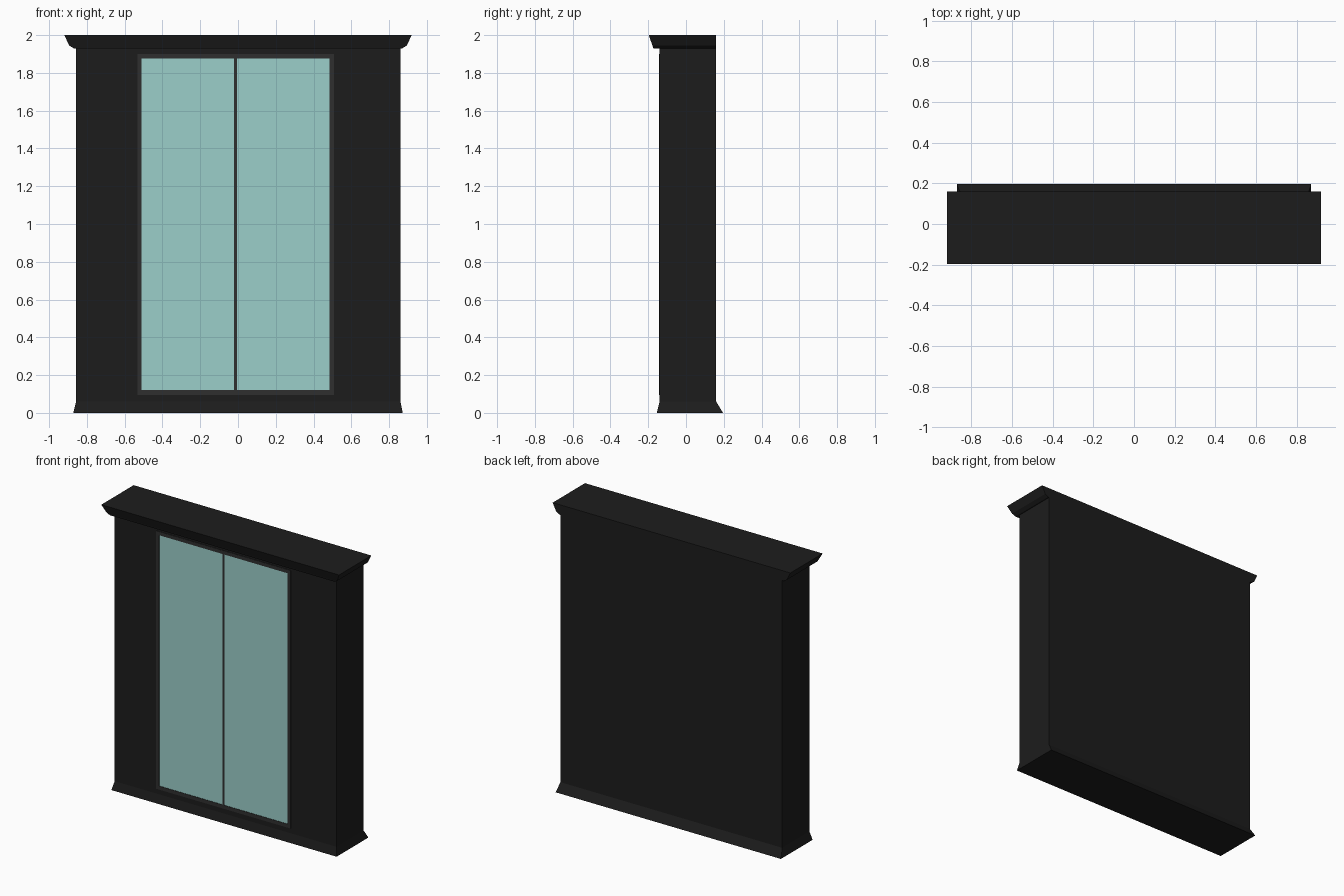
import bpy, bmesh

if "Cube" in bpy.data.objects:
    bpy.data.objects.remove(bpy.data.objects["Cube"])


def material(name, rgb):
    m = bpy.data.materials.new(name)
    m.diffuse_color = (*rgb, 1.0)
    m.use_nodes = True
    m.node_tree.nodes["Principled BSDF"].inputs["Base Color"].default_value = m.diffuse_color
    return m


BLACK = material("black_paint", (0.012, 0.012, 0.012))
FRAME = material("dark_grey_trim", (0.028, 0.028, 0.028))
GLASS = material("pale_teal_glass", (0.33, 0.62, 0.59))


def finish(name, bm, mat, fix_normals=True):
    if fix_normals:
        bmesh.ops.recalc_face_normals(bm, faces=bm.faces[:])
    mesh = bpy.data.meshes.new(name)
    bm.to_mesh(mesh)
    bm.free()
    mesh.materials.append(mat)
    obj = bpy.data.objects.new(name, mesh)
    bpy.context.collection.objects.link(obj)
    return obj


def loft(bm, rings):
    """Skin stacked rectangles given as (x0, x1, y0, y1, z); return the vertex loops."""
    loops = [[bm.verts.new((x, y, z)) for x, y in ((x0, y0), (x1, y0), (x1, y1), (x0, y1))]
             for x0, x1, y0, y1, z in rings]
    for a, b in zip(loops, loops[1:]):
        for i in range(4):
            j = (i + 1) % 4
            bm.faces.new((a[i], a[j], b[j], b[i]))
    return loops


def box(name, x0, x1, y0, y1, z0, z1, mat):
    bm = bmesh.new()
    loops = loft(bm, [(x0, x1, y0, y1, z0), (x0, x1, y0, y1, z1)])
    for loop in loops:
        bm.faces.new(loop)
    return finish(name, bm, mat)


# Window layout on the front face
CX, FRONT = -0.013, -0.14
OUT_X, OUT_Z0, OUT_Z1 = 0.52, 0.095, 1.90
IN_X, IN_Z0, IN_Z1 = 0.498, 0.12, 1.875

# Hollow case with a flared foot and a window opening in the front
bm = bmesh.new()
loops = loft(bm, [(-0.872, 0.872, -0.155, 0.196, 0.0),
                  (-0.857, 0.86, FRONT, 0.16, 0.06),
                  (-0.857, 0.86, FRONT, 0.16, 1.93)])
bm.faces.new(loops[0][::-1])
outer = [loops[1][0], loops[1][1], loops[2][1], loops[2][0]]
bm.faces.remove(next(f for f in bm.faces if set(f.verts) == set(outer)))
hole = [bm.verts.new((CX + sx * OUT_X, FRONT, z))
        for sx, z in ((-1, OUT_Z0), (1, OUT_Z0), (1, OUT_Z1), (-1, OUT_Z1))]
for i in range(4):
    j = (i + 1) % 4
    bm.faces.new((outer[i], outer[j], hole[j], hole[i]))
finish("case", bm, BLACK)

# Cornice overhanging the front and sides, flush at the back
bm = bmesh.new()
loops = loft(bm, [(-0.87, 0.87, -0.173, 0.16, 1.93),
                  (-0.893, 0.893, -0.178, 0.16, 1.945),
                  (-0.92, 0.92, -0.197, 0.16, 2.0)])
bm.faces.new(loops[0][::-1])
bm.faces.new(loops[-1])
finish("cornice", bm, BLACK)

# Window frame bars and the centre bar
Y0, Y1 = FRONT - 0.003, FRONT + 0.004
for side, s in (("left", -1), ("right", 1)):
    xs = sorted((CX + s * OUT_X, CX + s * IN_X))
    box("frame_" + side, *xs, Y0, Y1, OUT_Z0, OUT_Z1, FRAME)
for name, z0, z1 in (("bottom", OUT_Z0, IN_Z0), ("top", IN_Z1, OUT_Z1)):
    box("frame_" + name, CX - IN_X, CX + IN_X, Y0, Y1, z0, z1, FRAME)
box("centre_bar", CX - 0.007, CX + 0.007, Y0, Y1, IN_Z0, IN_Z1, FRAME)

# Two flat glass panes facing the front
for side, x0, x1 in (("left", CX - IN_X, CX - 0.007), ("right", CX + 0.007, CX + IN_X)):
    bm = bmesh.new()
    bm.faces.new([bm.verts.new((x, FRONT, z)) for x, z in
                  ((x0, IN_Z0), (x1, IN_Z0), (x1, IN_Z1), (x0, IN_Z1))])
    finish("glass_" + side, bm, GLASS, fix_normals=False)
